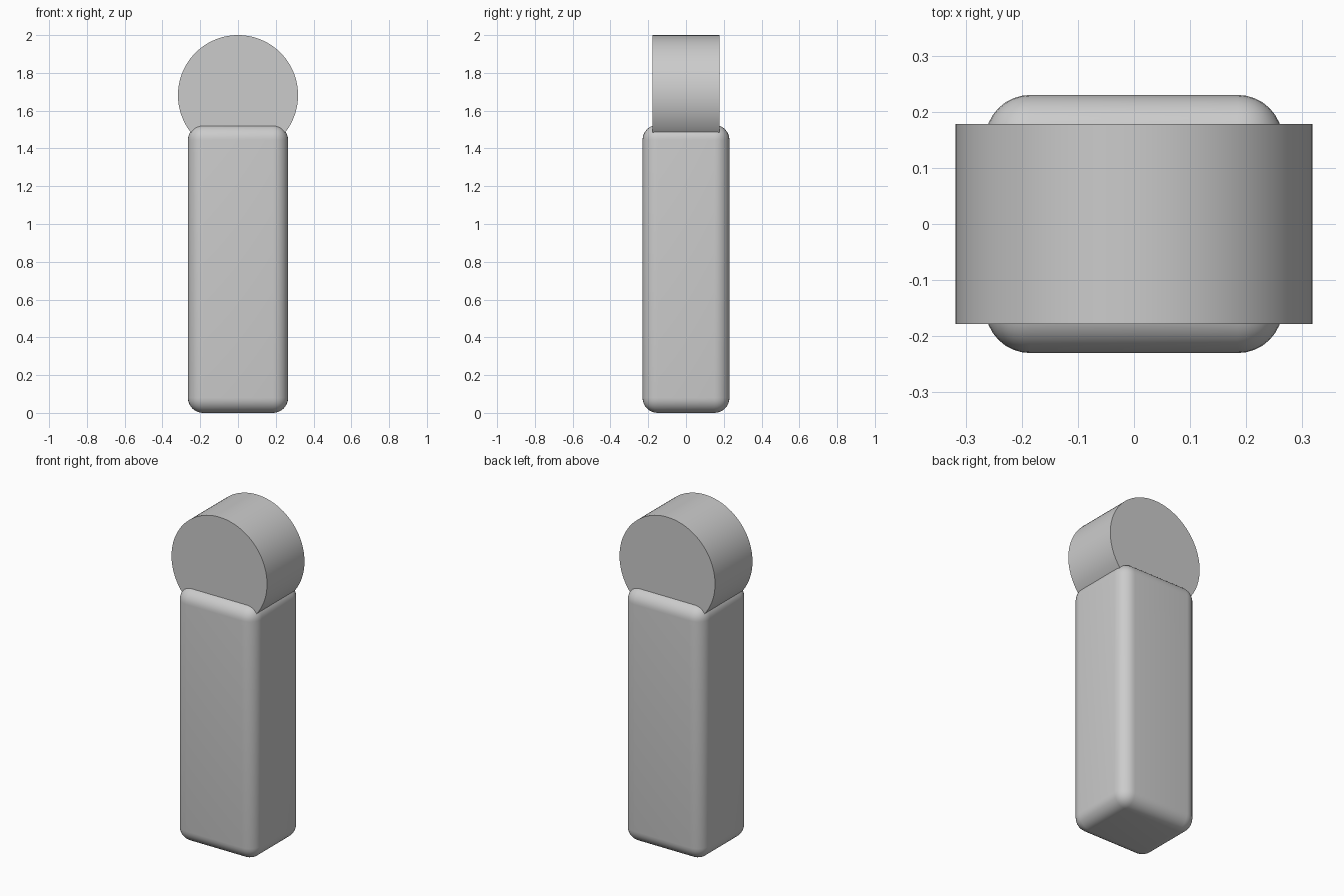
import bpy
import math

cube = bpy.data.objects.get("Cube")
if cube:
    bpy.data.objects.remove(cube, do_unlink=True)

grey = bpy.data.materials.new("light_grey")
grey.use_nodes = True
colour = (0.6, 0.6, 0.6, 1)
grey.diffuse_color = colour
grey.node_tree.nodes["Principled BSDF"].inputs["Base Color"].default_value = colour


def finish(name):
    """Name the active object, colour it and smooth its curved faces."""
    obj = bpy.context.object
    obj.name = name
    obj.data.materials.append(grey)
    bpy.ops.object.shade_smooth_by_angle(angle=math.radians(35))
    return obj


# Upright body with rounded edges
width, depth, height = 0.53, 0.46, 1.525
bpy.ops.mesh.primitive_cube_add(size=1, location=(0, 0, height / 2))
bpy.context.object.scale = (width, depth, height)
bpy.ops.object.transform_apply(location=False, rotation=False, scale=True)
bevel = bpy.context.object.modifiers.new("rounded_edges", "BEVEL")
bevel.width = 0.08
bevel.segments = 8
bpy.ops.object.modifier_apply(modifier=bevel.name)
finish("body")

# Round head lying front to back, sunk into the top of the body
radius = 0.318
bpy.ops.mesh.primitive_cylinder_add(
    vertices=96, radius=radius, depth=0.356,
    location=(0, 0, 2 - radius), rotation=(math.pi / 2, 0, 0))
finish("round_head")
